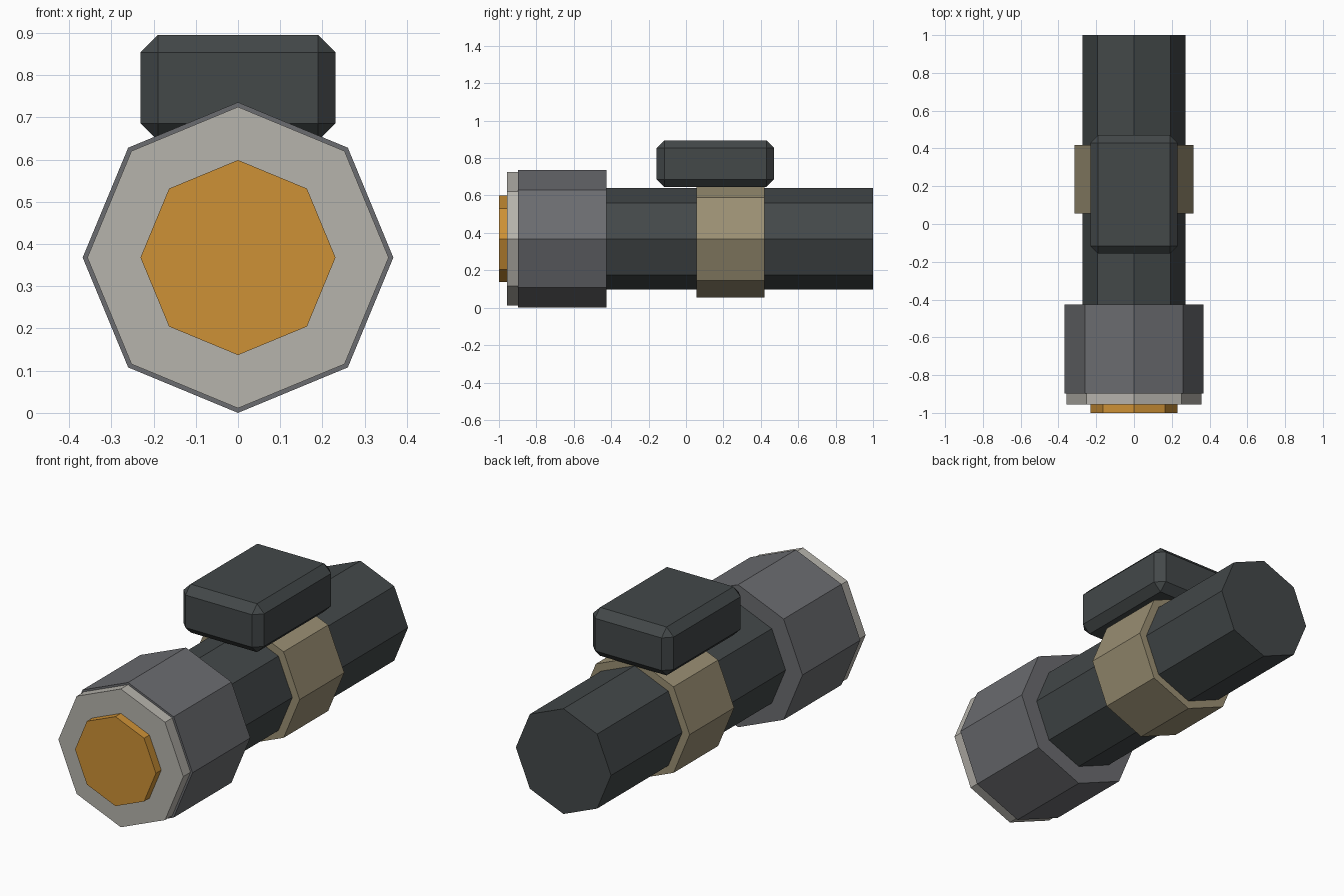
import bpy
import bmesh
import math
from mathutils import Matrix

if "Cube" in bpy.data.objects:
    bpy.data.objects.remove(bpy.data.objects["Cube"])

AXIS_Z = 0.368  # height of the torch axis


def material(name, hex_colour):
    lin = []
    for i in (0, 2, 4):
        c = int(hex_colour[i:i + 2], 16) / 255
        lin.append(c / 12.92 if c <= 0.04045 else ((c + 0.055) / 1.055) ** 2.4)
    m = bpy.data.materials.new(name)
    m.diffuse_color = (*lin, 1)
    m.use_nodes = True
    m.node_tree.nodes["Principled BSDF"].inputs["Base Color"].default_value = m.diffuse_color
    return m


def add_object(name, bm, mat):
    bmesh.ops.recalc_face_normals(bm, faces=bm.faces)
    mesh = bpy.data.meshes.new(name)
    bm.to_mesh(mesh)
    bm.free()
    mesh.materials.append(mat)
    ob = bpy.data.objects.new(name, mesh)
    bpy.context.collection.objects.link(ob)
    return ob


def octagon(name, radius, y0, y1, mat):
    """Eight-sided cylinder along y with a corner pointing straight up."""
    bm = bmesh.new()
    ring = [bm.verts.new((radius * math.cos(i * math.pi / 4), y0,
                          AXIS_Z + radius * math.sin(i * math.pi / 4)))
            for i in range(8)]
    face = bm.faces.new(ring)
    ext = bmesh.ops.extrude_face_region(bm, geom=[face], use_keep_orig=True)
    verts = [g for g in ext["geom"] if isinstance(g, bmesh.types.BMVert)]
    bmesh.ops.translate(bm, verts=verts, vec=(0, y1 - y0, 0))
    return add_object(name, bm, mat)


dark = material("dark charcoal", "434849")
grey = material("mid grey", "6b6c70")
silver = material("light warm grey", "b6b3ac")
amber = material("amber", "cd9136")
tan = material("khaki tan", "9a8f73")

# Torch barrel, head, rim, lens and mounting band
octagon("barrel", 0.272, -0.44, 1.0, dark)
octagon("head", 0.368, -0.897, -0.425, grey)
octagon("front_rim", 0.357, -0.956, -0.897, silver)
octagon("lens", 0.231, -1.0, -0.956, amber)
octagon("mounting_band", 0.314, 0.055, 0.419, tan)

# Chamfered box on top
bm = bmesh.new()
bmesh.ops.create_cube(bm, size=1, matrix=Matrix.Translation((0, 0.157, 0.770))
                      @ Matrix.Diagonal((0.462, 0.628, 0.25, 1)))
bmesh.ops.bevel(bm, geom=bm.edges[:], offset=0.041, segments=1, affect='EDGES')
add_object("top_box", bm, dark)
